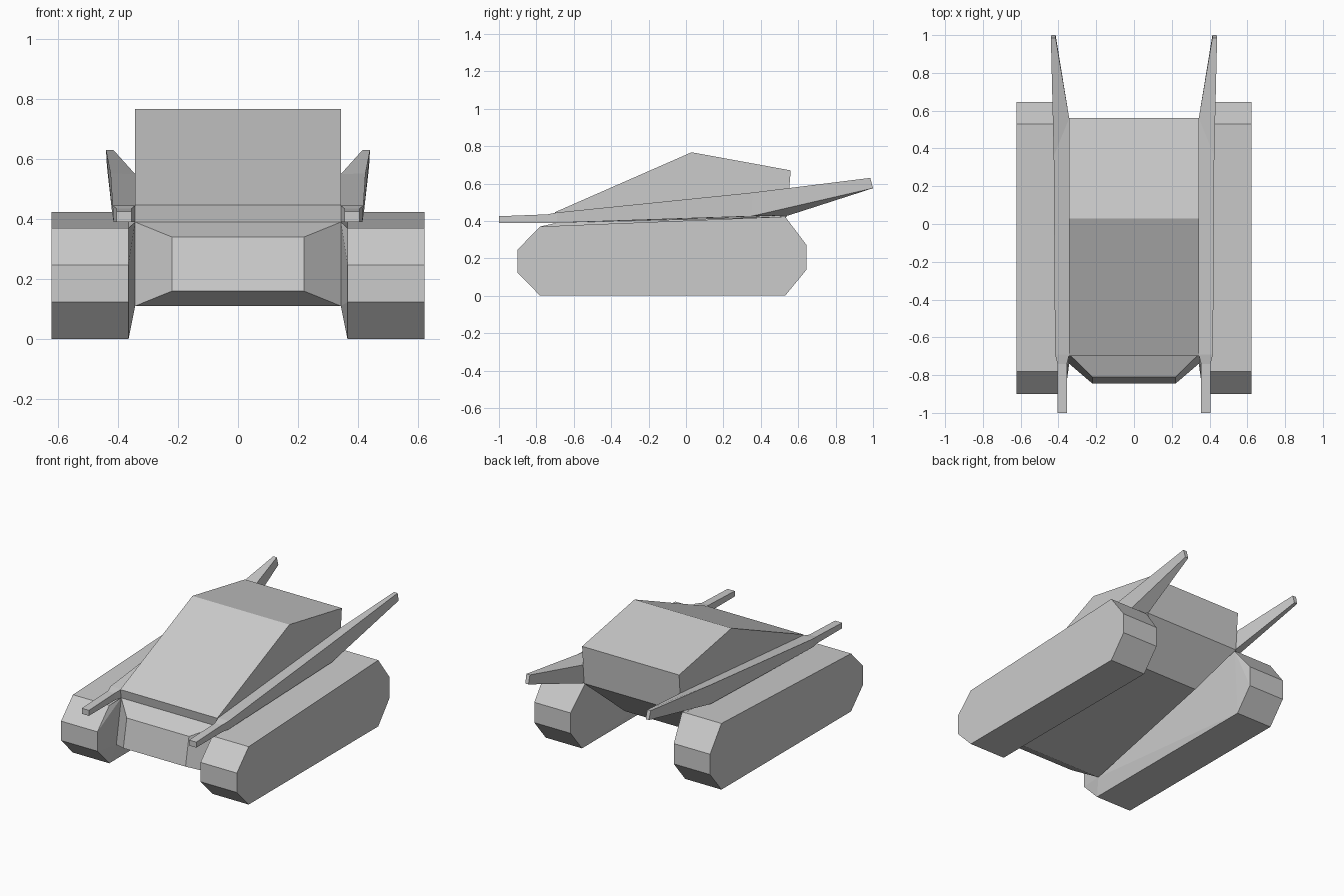
import bpy, bmesh

if "Cube" in bpy.data.objects:
    bpy.data.objects.remove(bpy.data.objects["Cube"])

grey = bpy.data.materials.new("plain_grey")
grey.diffuse_color = (0.6, 0.6, 0.6, 1)
grey.use_nodes = True
grey.node_tree.nodes["Principled BSDF"].inputs["Base Color"].default_value = grey.diffuse_color


def finish(name, bm, mirror=False):
    """Turn a bmesh into a flat shaded object, optionally mirrored over x."""
    bmesh.ops.recalc_face_normals(bm, faces=bm.faces)
    me = bpy.data.meshes.new(name)
    bm.to_mesh(me)
    bm.free()
    me.materials.append(grey)
    ob = bpy.data.objects.new(name, me)
    bpy.context.collection.objects.link(ob)
    if mirror:
        ob.modifiers.new("Mirror", 'MIRROR').use_clip = False
    return ob


def loft(name, rings, mirror=False):
    """Skin a list of equally sized point rings and cap both ends."""
    bm = bmesh.new()
    loops = [[bm.verts.new(p) for p in r] for r in rings]
    n = len(loops[0])
    for a, b in zip(loops, loops[1:]):
        for i in range(n):
            j = (i + 1) % n
            bm.faces.new((a[i], a[j], b[j], b[i]))
    bm.faces.new(loops[0])
    bm.faces.new(loops[-1][::-1])
    return finish(name, bm, mirror)


def hull(name, points, mirror=False):
    """Convex solid around a few points."""
    bm = bmesh.new()
    for p in points:
        bm.verts.new(p)
    bmesh.ops.convex_hull(bm, input=bm.verts)
    return finish(name, bm, mirror)


def at_x(x, profile):
    return [(x, y, z) for y, z in profile]


W = 0.343  # half width of the body

# Body with sloped cabin
body = [(-0.69, 0.39), (-0.70, 0.447), (0.03, 0.767), (0.56, 0.67),
        (0.54, 0.425), (-0.74, 0.11)]
loft("body", [at_x(-W, body), at_x(W, body)])

# Underside, narrowing towards a rear crease
low = [body[0], body[4], body[5]]
crease = (0.32, 0.20)
hull("underside", [p for s in (-1, 1)
                   for p in at_x(s * W, low) + at_x(s * 0.21, [crease])])

# Tapered nose
loft("nose", [
    [(-W, -0.69, 0.39), (W, -0.69, 0.39), (W, -0.74, 0.11), (-W, -0.74, 0.11)],
    [(-0.22, -0.81, 0.34), (0.22, -0.81, 0.34), (0.22, -0.845, 0.16), (-0.22, -0.845, 0.16)]])

# Tracks
track = [(-0.78, 0), (-0.90, 0.123), (-0.90, 0.247), (-0.78, 0.37),
         (0.53, 0.423), (0.645, 0.27), (0.645, 0.14), (0.53, 0)]
loft("track", [at_x(0.365, track), at_x(0.622, track)], mirror=True)

# Slightly slanted inner track walls that meet the body
hull("track_inner_wall",
     at_x(0.365, track) + at_x(W, [body[0], (0.53, 0.42), body[5]]), mirror=True)

# Side rails: inner bottom, outer bottom, outer top, inner top per section
loft("side_rail", [
    [(0.355, -1, 0.39), (0.405, -1, 0.39), (0.405, -1, 0.425), (0.355, -1, 0.425)],
    [(0.355, -0.74, 0.39), (0.405, -0.74, 0.39), (0.405, -0.74, 0.435), (0.355, -0.74, 0.435)],
    [(W, -0.69, 0.39), (0.415, -0.69, 0.39), (0.418, -0.69, 0.445), (W, -0.69, 0.445)],
    [(W, 0.55, 0.43), (0.42, 0.35, 0.425), (0.425, 0.36, 0.552), (W, 0.56, 0.55)],
    [(0.415, 1.0, 0.575), (0.437, 1.0, 0.575), (0.44, 0.985, 0.63), (0.415, 0.985, 0.63)],
], mirror=True)
